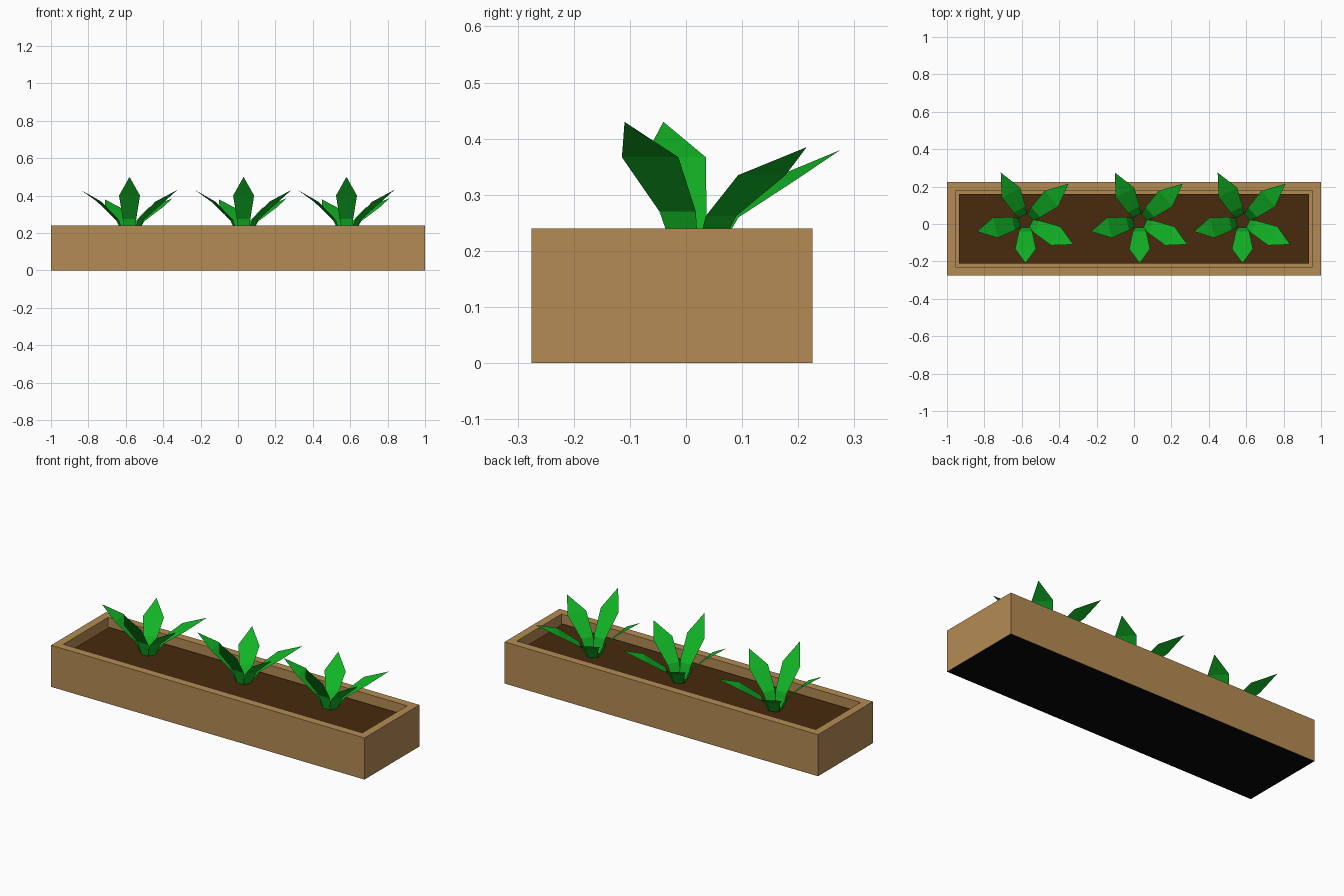
import bpy, bmesh, math
from mathutils import Vector

if "Cube" in bpy.data.objects:
    bpy.data.objects.remove(bpy.data.objects["Cube"])


def material(name, rgb):
    m = bpy.data.materials.new(name)
    m.diffuse_color = (*rgb, 1)
    m.use_nodes = True
    m.node_tree.nodes["Principled BSDF"].inputs["Base Color"].default_value = m.diffuse_color
    return m


wood = material("wood", (0.456, 0.258, 0.087))
base_black = material("black_base", (0.002, 0.002, 0.002))
earth = material("dark_soil", (0.065, 0.023, 0.004))
green = material("leaf_green", (0.006, 0.456, 0.019))


def make_object(name, bm, *mats):
    me = bpy.data.meshes.new(name)
    bm.to_mesh(me)
    bm.free()
    for m in mats:
        me.materials.append(m)
    ob = bpy.data.objects.new(name, me)
    bpy.context.collection.objects.link(ob)
    return ob


X, Y0, Y1, H = 1.0, -0.275, 0.225, 0.24
RIM, SOIL_Z = 0.065, 0.195

# Planter box: a block with an even rim and a sunken middle, black underside
bm = bmesh.new()
bmesh.ops.create_cube(bm, size=1)
for v in bm.verts:
    v.co = (v.co.x * 2 * X, v.co.y * (Y1 - Y0) + (Y0 + Y1) / 2, (v.co.z + 0.5) * H)
bm.normal_update()
for f in bm.faces:
    if f.normal.z < -0.5:
        f.material_index = 1
top = next(f for f in bm.faces if f.normal.z > 0.5)
bmesh.ops.inset_region(bm, faces=[top], thickness=RIM)
floor = bmesh.ops.extrude_face_region(bm, geom=[top])
bmesh.ops.translate(bm, vec=(0, 0, -0.08),
                    verts=[g for g in floor["geom"] if isinstance(g, bmesh.types.BMVert)])
if top.is_valid:
    bm.faces.remove(top)
bmesh.ops.recalc_face_normals(bm, faces=bm.faces)
make_object("planter_box", bm, wood, base_black)

# Soil sheet filling the box
bm = bmesh.new()
bm.faces.new([bm.verts.new((x, y, SOIL_Z)) for x, y in (
    (-X + RIM, Y0 + RIM), (X - RIM, Y0 + RIM), (X - RIM, Y1 - RIM), (-X + RIM, Y1 - RIM))])
make_object("soil", bm, earth)

# Leaves: heading, then (reach, height) of the knee, shoulder and tip
LEAVES = [
    (-90, (0.055, 0.275), (0.148, 0.400), (0.225, 0.50)),
    (-26, (0.068, 0.270), (0.180, 0.367), (0.284, 0.43)),
    (41, (0.072, 0.262), (0.183, 0.335), (0.305, 0.385)),
    (117, (0.070, 0.260), (0.172, 0.325), (0.292, 0.38)),
    (192, (0.066, 0.270), (0.165, 0.367), (0.266, 0.43)),
]


def add_leaf(bm, centre, heading, knee, shoulder, tip):
    a = math.radians(heading)
    out = Vector((math.cos(a), math.sin(a), 0))
    side = Vector((-out.y, out.x, 0))
    rows = []
    for (r, z), w in zip(((0.033, SOIL_Z), knee, shoulder), (0.024, 0.036, 0.056)):
        mid = centre + out * r + Vector((0, 0, z))
        rows.append((bm.verts.new(mid - side * w), bm.verts.new(mid + side * w)))
    point = bm.verts.new(centre + out * tip[0] + Vector((0, 0, tip[1])))
    for (a0, b0), (a1, b1) in zip(rows, rows[1:]):
        bm.faces.new((a0, a1, b1, b0))
    bm.faces.new((rows[-1][0], point, rows[-1][1]))
    bm.normal_update()
    # upper side faces the plant's centre
    for f in bm.faces:
        if f.normal.z < 0:
            f.normal_flip()


# Three plants of five leaves
for name, x in (("left", -0.58), ("middle", 0.03), ("right", 0.58)):
    bm = bmesh.new()
    for leaf in LEAVES:
        add_leaf(bm, Vector((x, 0.015, 0)), *leaf)
    make_object("plant_" + name, bm, green)
